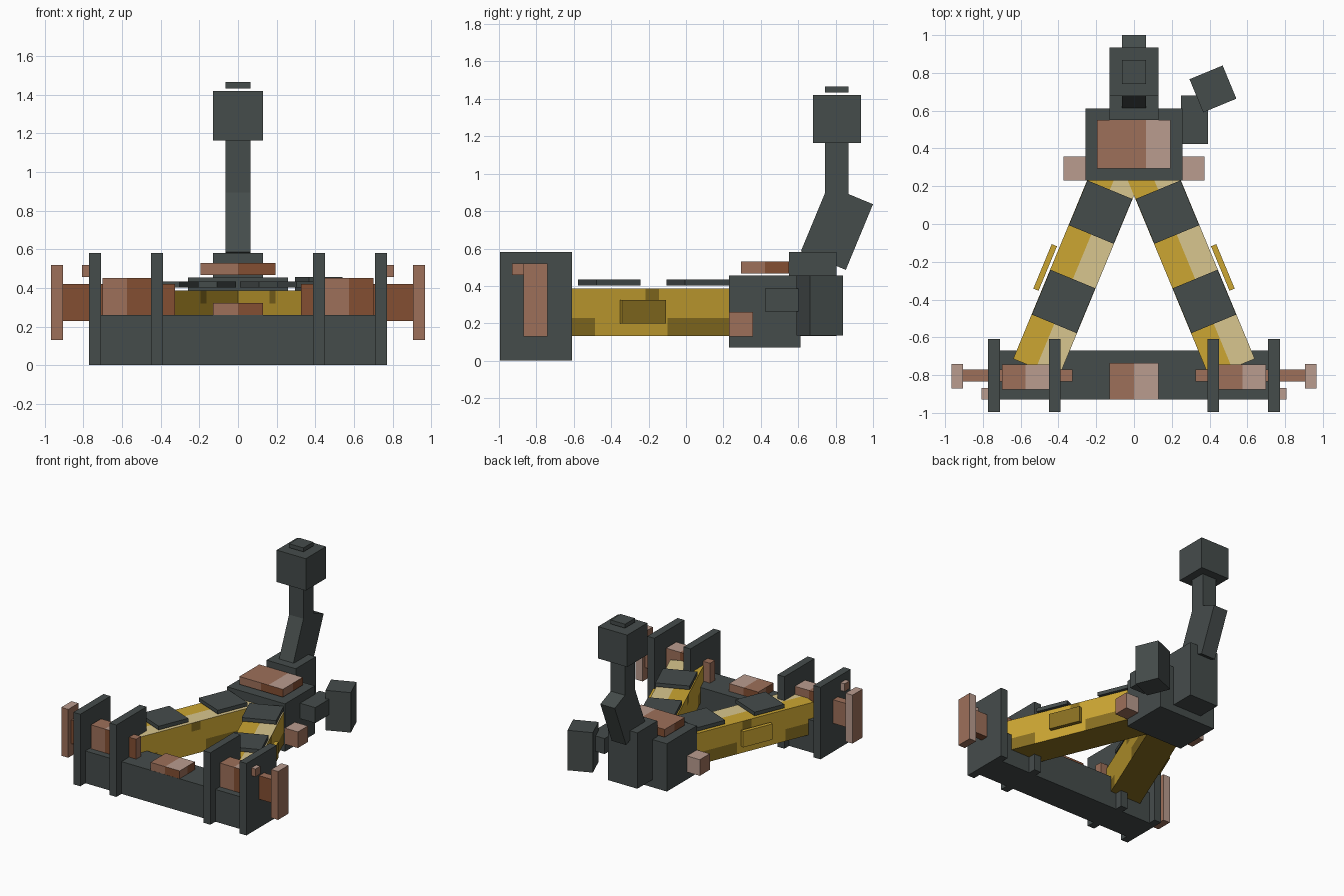
import bpy, bmesh, math
from mathutils import Vector, Matrix

old = bpy.data.objects.get("Cube")
if old:
    bpy.data.objects.remove(old, do_unlink=True)


def material(name, rgb):
    lin = [(c / 255 / 12.92 if c < 11 else ((c / 255 + 0.055) / 1.055) ** 2.4) for c in rgb] + [1.0]
    m = bpy.data.materials.new(name)
    m.use_nodes = True
    m.diffuse_color = lin
    m.node_tree.nodes["Principled BSDF"].inputs["Base Color"].default_value = lin
    return m


STEEL = [material("dark steel", (69, 76, 75))]
COPPER = [material("copper", (157, 112, 90)),
          material("pale copper", (186, 156, 143)),
          material("dark copper", (131, 78, 50))]
GOLD = [material("gold", (204, 166, 50)),
        material("pale gold", (216, 198, 142)),
        material("dark gold", (138, 112, 33))]
TILT = math.radians(22.5)


def box(name, centre, size, mats=STEEL, rule=None, cuts=(), rot=None):
    """Box cut at (axis, fraction) planes; rule(p, n) picks a material per face."""
    bm = bmesh.new()
    bmesh.ops.create_cube(bm, size=1)
    for axis, f in cuts:
        n = Vector((0, 0, 0))
        n[axis] = 1
        bmesh.ops.bisect_plane(bm, geom=bm.verts[:] + bm.edges[:] + bm.faces[:],
                               plane_co=n * f, plane_no=n)
    bm.normal_update()
    if rule:
        for f in bm.faces:
            f.material_index = rule(f.calc_center_median(), f.normal)
    bmesh.ops.scale(bm, vec=size, verts=bm.verts)
    me = bpy.data.meshes.new(name)
    bm.to_mesh(me)
    bm.free()
    for m in mats:
        me.materials.append(m)
    ob = bpy.data.objects.new(name, me)
    bpy.context.collection.objects.link(ob)
    ob.matrix_world = Matrix.Translation(centre) @ (rot or Matrix()).to_4x4()
    return ob


def span(name, x, y, z, *args, **kw):
    """Box given by its extents."""
    return box(name, [(a + b) / 2 for a, b in (x, y, z)],
               [abs(b - a) for a, b in (x, y, z)], *args, **kw)


# Colour rules: 0 base, 1 pale, 2 dark
def two_tone(split):
    def rule(p, n):
        if n.z > 0.5:
            return 1 if p.x > split else 0
        if n.z < -0.5:
            return 2
        return 2 if -n.y * p.x + n.x * p.y > 0 else 0
    return rule


def pale_top(p, n):
    return 1 if n.z > 0.5 or n.y > 0.5 else 0


def dark_front(p, n):
    return 2 if n.y < -0.5 or n.z < -0.5 else 0


def arm_paint(p, n):
    if abs(n.y) > 0.5:
        return 0
    if n.z > 0.5:
        return 1 if p.x > 0 else 0
    if n.z < -0.5:
        return 2
    low = p.z < -0.12 and (p.y < -0.295 or p.y > 0.056)
    notch = p.z > 0.23 and -0.05 < p.y < 0.015
    return 2 if low or notch else 0


def panel_paint(p, n):
    return 2 if n.x > 0.5 or n.z < -0.5 else 0


HALVES = [(0, 0), (1, 0)]

# Front crossbar
span("crossbar", (-0.71, 0.71), (-0.93, -0.67), (0, 0.26))
span("crossbar_block", (-0.13, 0.13), (-0.929, -0.735), (0.01, 0.323),
     COPPER, two_tone(0), HALVES)

for s, side in ((1, "left"), (-1, "right")):
    # Wheel plates, axle and end fittings
    span(side + "_outer_plate", (s * 0.71, s * 0.772), (-0.995, -0.61), (0, 0.58))
    span(side + "_inner_plate", (s * 0.388, s * 0.45), (-0.995, -0.61), (0, 0.58))
    span(side + "_axle", (s * 0.325, s * 0.91), (-0.833, -0.77), (0.23, 0.42),
         COPPER, dark_front)
    span(side + "_axle_hub", (s * 0.45, s * 0.70), (-0.875, -0.745), (0.2, 0.452),
         COPPER, two_tone(0), HALVES)
    span(side + "_axle_end", (s * 0.905, s * 0.967), (-0.87, -0.74), (0.13, 0.52),
         COPPER, pale_top)
    span(side + "_pin", (s * 0.765, s * 0.807), (-0.93, -0.868), (0.457, 0.52),
         COPPER, pale_top)
    span(side + "_hull_stud", (s * 0.25, s * 0.373), (0.23, 0.357), (0.13, 0.26),
         COPPER, pale_top)

    # Slanted arm with top pads and an outer panel
    rot = Matrix.Rotation(s * TILT, 3, 'Z')
    origin = Vector((s * 0.177, 0.063, 0))

    def on_arm(across, along, z):
        return origin + rot @ Vector((across, along, z))

    box(side + "_arm", on_arm(0, -0.297, 0.26), (0.26, 1.195, 0.254), GOLD, arm_paint,
        [(0, 0), (1, -0.295), (1, -0.05), (1, 0.015), (1, 0.056), (2, -0.12), (2, 0.23)], rot)
    for part, along in (("rear", 0.0), ("front", -0.512)):
        box(side + "_" + part + "_pad", on_arm(0, along, 0.418), (0.257, 0.257, 0.03), rot=rot)
    box(side + "_arm_panel", on_arm(s * 0.159, -0.383, 0.262), (0.03, 0.255, 0.127),
        GOLD, panel_paint, rot=rot)

# Hull
span("hull", (-0.258, 0.258), (0.23, 0.612), (0.07, 0.455))
span("hull_top_plate", (-0.195, 0.193), (0.295, 0.55), (0.467, 0.53),
     COPPER, two_tone(1 / 6), HALVES + [(0, 1 / 6)])
span("neck_base", (-0.13, 0.13), (0.55, 0.805), (0.132, 0.582))

# Side pod on a short connector
span("pod_connector", (0.25, 0.392), (0.423, 0.68), (0.262, 0.387))
box("side_pod", (0.418, 0.715, 0.295), (0.19, 0.19, 0.322),
    rot=Matrix.Rotation(TILT, 3, 'Z'))

# Neck and head
box("lower_neck", (0, 0.807, 0.711), (0.128, 0.26, 0.38),
    rot=Matrix.Rotation(-TILT, 3, 'X'))
span("upper_neck", (-0.064, 0.064), (0.742, 0.868), (0.8, 1.18))
span("head", (-0.13, 0.13), (0.678, 0.935), (1.163, 1.42))
span("head_cap", (-0.064, 0.064), (0.742, 0.868), (1.433, 1.465))
